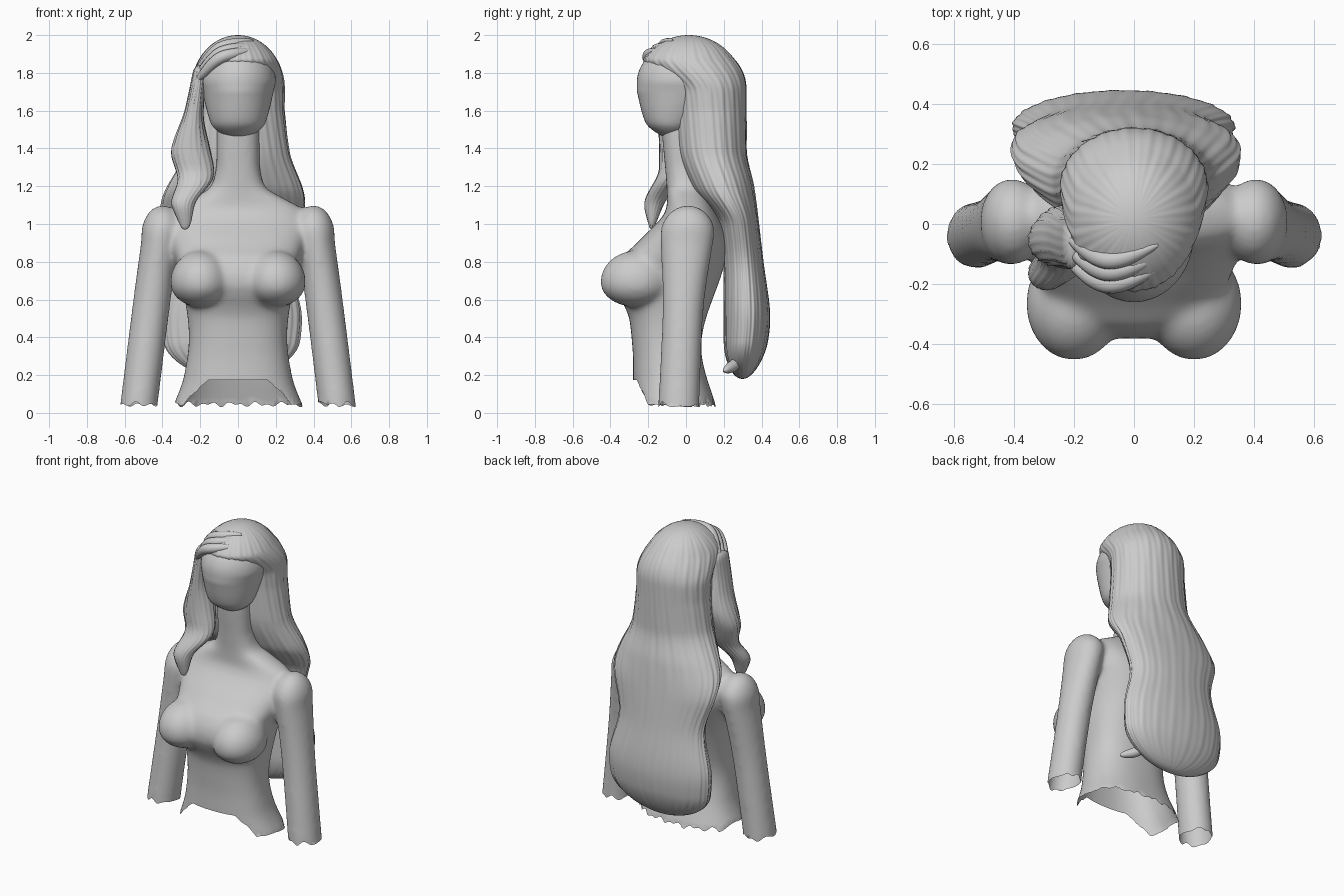
import bpy, bmesh, math
from math import sin, cos, pi, sqrt

cube = bpy.data.objects.get("Cube")
if cube:
    bpy.data.objects.remove(cube)

shade = (.6, .6, .6, 1)
grey = bpy.data.materials.new("plain_grey")
grey.use_nodes = True
grey.diffuse_color = shade
grey.node_tree.nodes["Principled BSDF"].inputs["Base Color"].default_value = shade


def profile(keys, z):
    """Smooth curve through (position, value) keys, constant beyond the ends."""
    if z <= keys[0][0]:
        return keys[0][1]
    if z >= keys[-1][0]:
        return keys[-1][1]
    slopes = [(b[1] - a[1]) / (b[0] - a[0]) for a, b in zip(keys, keys[1:])]
    tangents = [slopes[0]]
    for before, after in zip(slopes, slopes[1:]):
        same = before * after > 0
        tangents.append(2 * before * after / (before + after) if same else 0)
    tangents.append(slopes[-1])
    i = max(k for k in range(len(slopes)) if keys[k][0] <= z)
    (start, low), (end, high) = keys[i], keys[i + 1]
    span = end - start
    t = (z - start) / span
    ease = t * t * (3 - 2 * t)
    leave = t * (1 - t) ** 2 * tangents[i]
    arrive = t * t * (t - 1) * tangents[i + 1]
    return low + (high - low) * ease + span * (leave + arrive)


def loft(bm, bottom, top, width, front, back, middle=((0, 0),), side=1,
         power=2, sides=48, rows=48, round_bottom=0, round_top=0, groove=0):
    """Closed upright skin whose outline follows the given profiles."""
    rings = []
    for row in range(rows + 1):
        z = bottom + (top - bottom) * (1 - cos(pi * row / rows)) / 2
        size = 1
        for reach, gap in ((round_bottom, z - bottom), (round_top, top - z)):
            if gap < reach:
                size *= max(sqrt(1 - (1 - gap / reach) ** 2), .02)
        near, far = profile(front, z), profile(back, z)
        ring = []
        for k in range(sides):
            angle = 2 * pi * k / sides
            c, s = cos(angle), sin(angle)
            wave = sin(19 * angle + 2 * sin(5 * z)) + sin(37 * angle + 3 * sin(4 * z))
            scale = size * (1 + groove * wave)
            across = math.copysign(abs(c) ** (2 / power), c) * scale
            along = math.copysign(abs(s) ** (2 / power), s) * scale
            ring.append(bm.verts.new((side * profile(middle, z) + across * profile(width, z),
                                      (near + far) / 2 + along * (far - near) / 2, z)))
        rings.append(ring)
    for lower, upper in zip(rings, rings[1:]):
        for k in range(sides):
            bm.faces.new((lower[k - 1], lower[k], upper[k], upper[k - 1]))
    bm.faces.new(rings[0][::-1])
    bm.faces.new(rings[-1])


def finish(bm, name):
    bmesh.ops.recalc_face_normals(bm, faces=bm.faces)
    for face in bm.faces:
        face.smooth = True
    mesh = bpy.data.meshes.new(name)
    bm.to_mesh(mesh)
    bm.free()
    mesh.materials.append(grey)
    obj = bpy.data.objects.new(name, mesh)
    bpy.context.collection.objects.link(obj)
    return obj


# Torso and neck
bm = bmesh.new()
loft(bm, -.1, 1.55, power=2.4,
     width=[(0, .36), (.2, .285), (.4, .26), (.7, .3), (1, .38), (1.08, .34), (1.2, .14), (1.3, .115)],
     front=[(.3, -.28), (.5, -.3), (.7, -.385), (.8, -.36), (.9, -.26), (1.1, -.1), (1.5, -.13)],
     back=[(0, .17), (.35, .08), (.9, .22), (1.2, .1), (1.4, .08)])

# Arms and bust on both sides
for side in (-1, 1):
    loft(bm, -.1, 1.1, side=side, round_top=.17, middle=[(0, .53), (.6, .455), (1, .4)],
         width=[(0, .1), (.9, .1), (1, .115)], front=[(0, -.15), (.6, -.125), (1, -.14)],
         back=[(0, .07), (.5, .09), (1, .16)])
    bust = bmesh.ops.create_uvsphere(bm, u_segments=32, v_segments=20, radius=1)["verts"]
    for v in bust:
        height = .13 if v.co.z < 0 else .17
        v.co = (side * .2 + v.co.x * .16, v.co.y * .19 - .265, v.co.z * height + .69)

# Merge the overlapping body parts into one smooth skin
rough = finish(bm, "rough_body")
merge = rough.modifiers.new("merge", 'REMESH')
merge.mode = 'VOXEL'
merge.voxel_size = .013
soften = rough.modifiers.new("soften", 'SMOOTH')
soften.iterations = 25
depsgraph = bpy.context.evaluated_depsgraph_get()
skin = bpy.data.meshes.new_from_object(rough.evaluated_get(depsgraph))
bpy.data.objects.remove(rough)
bm = bmesh.new()
bm.from_mesh(skin)


# Torn open lower edges, raised at the belly
def hem(point):
    ragged = (sin(50 * point.x + 20 * point.y) + sin(90 * point.x)) / 130
    belly = profile([(-.26, 1), (-.2, 0)], point.y) if abs(point.x) < .36 else 0
    return .045 + ragged * (1 - belly) + belly * .13


low = [v for v in bm.verts if v.co.z < hem(v.co)]
bmesh.ops.delete(bm, geom=low, context='VERTS')
for v in bm.verts:
    if v.is_boundary:
        v.co.z = max(hem(v.co), 0)
finish(bm, "body")

# Blank head
bm = bmesh.new()
loft(bm, 1.45, 1.95, round_bottom=.08, round_top=.2,
     width=[(1.45, .1), (1.55, .15), (1.75, .2)],
     front=[(1.45, -.15), (1.55, -.22), (1.7, -.26)],
     back=[(1.45, 0), (1.7, .2)])
finish(bm, "head")

# Long hair: crown, sides and the mass down the back
bm = bmesh.new()
loft(bm, .18, 2, sides=200, rows=120, groove=.006,
     round_bottom=.2, round_top=.28, middle=[(1, -.035), (1.4, 0)],
     width=[(.2, .33), (.5, .37), (.8, .31), (1.1, .38), (1.4, .27), (1.6, .245)],
     front=[(.2, .2), (.7, .2), (1, .17), (1.2, .02), (1.4, -.05), (1.7, -.07), (1.87, -.27)],
     back=[(.2, .4), (.5, .445), (.8, .41), (1.2, .36), (1.4, .32), (1.7, .32), (1.9, .3)])
finish(bm, "long_hair")

# Wavy lock over one shoulder
bm = bmesh.new()
loft(bm, .97, 1.84, sides=80, groove=.02, round_bottom=.05, round_top=.05,
     middle=[(1, -.28), (1.1, -.29), (1.25, -.225), (1.4, -.25), (1.8, -.205)],
     width=[(1, .03), (1.12, .065), (1.35, .105), (1.6, .05), (1.8, .035)],
     front=[(1, -.2), (1.1, -.22), (1.3, -.14), (1.8, -.15)],
     back=[(1, -.16), (1.1, -.12), (1.3, 0), (1.5, .06), (1.7, .04)])
finish(bm, "shoulder_lock")


def strand(name, thickness, across, along, height):
    """Tapered strand through evenly spaced x, y and z values."""
    curve = bpy.data.curves.new(name, 'CURVE')
    curve.dimensions = '3D'
    curve.bevel_depth = thickness
    curve.use_fill_caps = True
    spline = curve.splines.new('POLY')
    spline.points.add(24)
    spline.use_smooth = True
    for i, point in enumerate(spline.points):
        t = i / 24
        place = [profile(list(enumerate(c)), t * (len(c) - 1)) for c in (across, along, height)]
        point.co = (*place, 1)
        point.radius = max(sqrt(abs(sin(pi * t))), .1)
    curve.materials.append(grey)
    bpy.context.collection.objects.link(bpy.data.objects.new(name, curve))


# Fringe swept sideways from the parting
for layer in range(3):
    rise, inward = layer * .026, layer * .04
    strand("fringe_strand", .032, (.08, -.08, -.23),
           (inward - .15, inward - .2, inward - .12), (rise + 1.92, rise + 1.885, rise + 1.75))

# Flicked tip at the bottom of the hair
strand("flicked_tip", .03, (.14, .2, .28), (.3, .25, .2), (.3, .25, .22))
